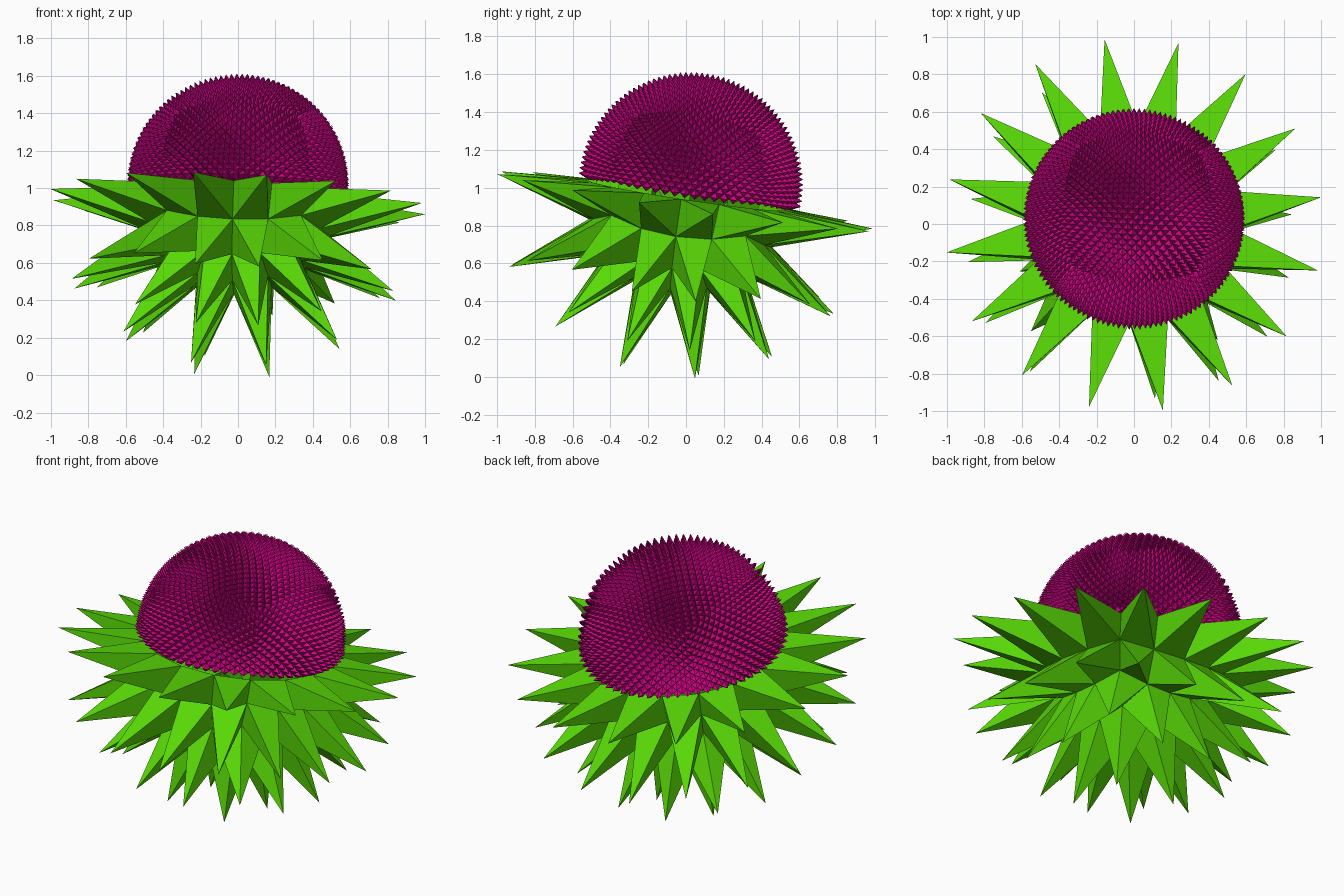
import bpy, bmesh, math
from mathutils import Vector, Matrix

if "Cube" in bpy.data.objects:
    bpy.data.objects.remove(bpy.data.objects["Cube"])

def material(name, rgb):
    m = bpy.data.materials.new(name)
    m.diffuse_color = (*rgb, 1)
    m.use_nodes = True
    m.node_tree.nodes["Principled BSDF"].inputs["Base Color"].default_value = m.diffuse_color
    return m

# Whole flower leans a little to the back and right
LEAN = (Vector((0, 0, 1)).rotation_difference(Vector((0.045, 0.152, 1))).to_matrix()
        @ Matrix.Rotation(math.radians(-2.6), 3, 'Z'))

def ray(k, a, b, up):
    """Direction on a cube-sphere: side k (0-3) or cap (4), angles in degrees."""
    u, v = math.tan(math.radians(a)), math.tan(math.radians(b))
    if k == 4:
        d = Vector((u, v, up))
    else:
        d = Matrix.Rotation(k * math.pi / 2, 3, 'Z') @ Vector((1, u, v * up))
    return d.normalized()

def cells(n, first_row):
    """All cells of half a cube-sphere: side index and lower-left angles."""
    step = 90 / n
    for k in range(5):
        for i in range(n):
            for j in range(0 if k == 4 else first_row, n):
                yield k, -45 + i * step, -45 + j * step, step

def finish(name, bm, mat, center):
    bmesh.ops.remove_doubles(bm, verts=bm.verts, dist=0.0005)
    bm.normal_update()
    for f in bm.faces:
        if f.normal.dot(f.calc_center_median()) < 0:
            f.normal_flip()
    for v in bm.verts:
        v.co = LEAN @ v.co + Vector(center)
    me = bpy.data.meshes.new(name)
    bm.to_mesh(me)
    bm.free()
    me.materials.append(mat)
    bpy.context.collection.objects.link(bpy.data.objects.new(name, me))

green = material("leaf green", (0.10, 0.70, 0.002))
pink = material("magenta", (0.65, 0.001, 0.24))

# Green cup: one long four-sided spine on every cell of the lower half
BASE, SIDE_TIP, CAP_TIP, FLARE, SPREAD = 0.53, 1.015, 0.985, 12.5, 1.07
bm = bmesh.new()
for k, a, b, s in cells(4, 2):
    ring = [bm.verts.new(ray(k, x, y, -1) * BASE) for x, y in
            ((a, b), (a + s, b), (a + s, b + s), (a, b + s))]
    ta, tb = a + s / 2, b + s / 2
    if k == 4:
        tip = ray(k, ta * SPREAD, tb * SPREAD, -1) * CAP_TIP
    else:
        tip = ray(k, ta, tb - FLARE * (1 - abs(tb) / 45), -1) * SIDE_TIP
    tip = bm.verts.new(tip)
    for q in range(4):
        bm.faces.new((ring[q], ring[(q + 1) % 4], tip))
finish("spiny_cup", bm, green, (0, 0, 0.96))

# Blossom: diamond-shaped spikes, one centred on every cell edge of the upper half
BASE, TIP = 0.545, 0.595
bm = bmesh.new()
for k, a, b, s in cells(16, 7):
    corners = ((a, b), (a + s, b), (a + s, b + s), (a, b + s))
    for q in range(4):
        p, r = corners[q], corners[(q + 1) % 4]
        mid = ((p[0] + r[0]) / 2, (p[1] + r[1]) / 2)
        if k < 4 and mid[1] < -s * 0.75:
            continue  # keep the zigzag rim
        pv, rv = (bm.verts.new(ray(k, *c, 1) * BASE) for c in (p, r))
        cv = bm.verts.new(ray(k, a + s / 2, b + s / 2, 1) * BASE)
        tv = bm.verts.new(ray(k, *mid, 1) * TIP)
        bm.faces.new((pv, cv, tv))
        bm.faces.new((cv, rv, tv))
finish("blossom", bm, pink, (0.0, 0.025, 1.017))
